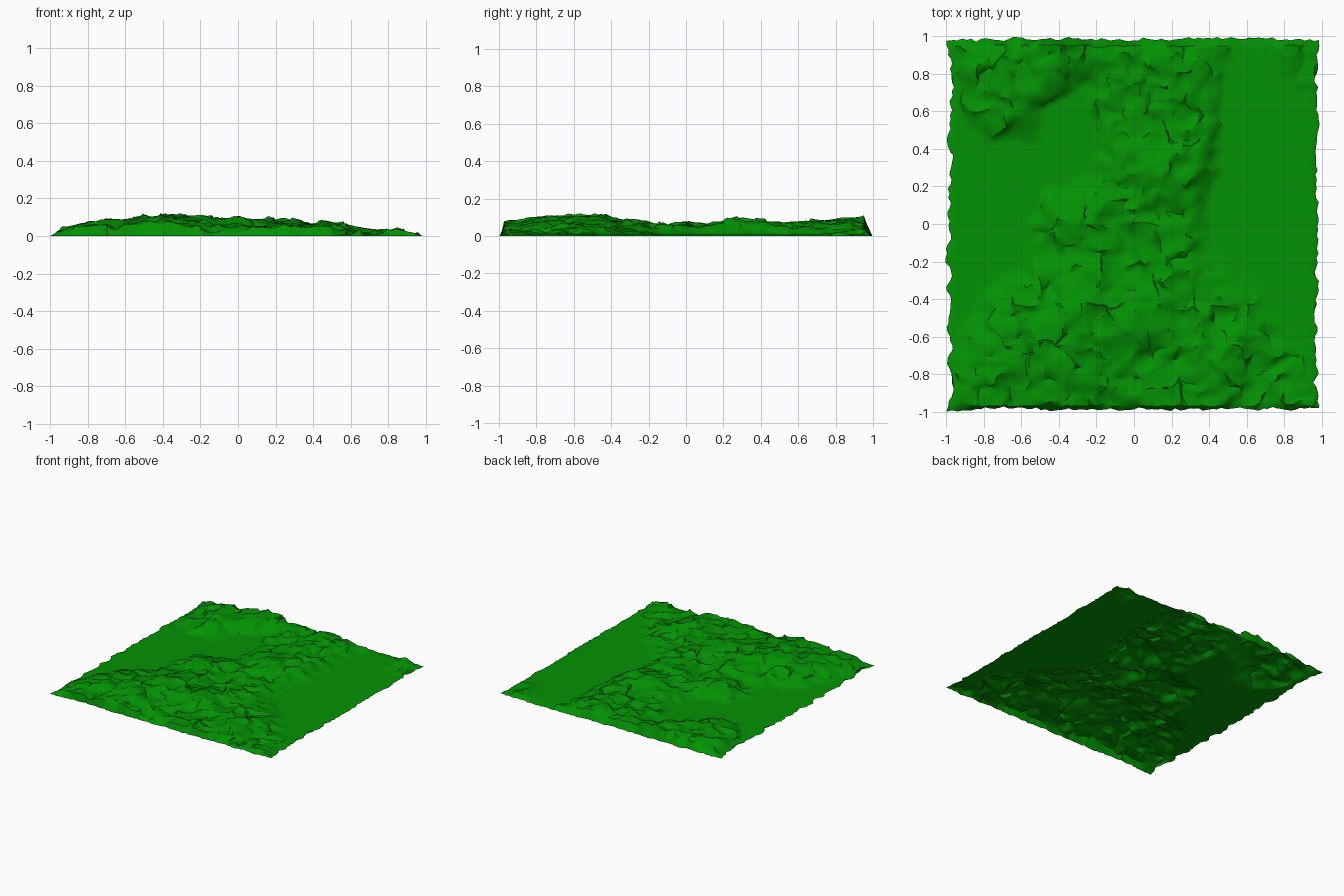
import bpy
import bmesh
import math
import random
from mathutils import Vector, noise

random.seed(7)
if "Cube" in bpy.data.objects:
    bpy.data.objects.remove(bpy.data.objects["Cube"], do_unlink=True)

N = 80  # grid cells per side

# Outlines of the raised ground (x, y); they run past the sheet where a hill is cut by the edge
RIDGE = [(-0.25, 1.3), (-0.22, 0.8), (-0.2, 0.6), (-0.16, 0.4), (-0.22, 0.22),
         (-0.40, 0.18), (-0.56, 0.0), (-0.58, -0.25), (-0.78, -0.36), (-0.86, -0.55),
         (-0.98, -0.68), (-1.03, -1.3), (1.15, -1.3), (0.95, -0.85), (0.82, -0.6),
         (0.58, -0.32), (0.40, -0.24), (0.40, 0.15), (0.47, 0.55), (0.49, 1.3)]
BACK_HILL = [(-0.98, 1.3), (-0.94, 0.85), (-0.88, 0.62), (-0.76, 0.46), (-0.58, 0.45),
             (-0.5, 0.6), (-0.32, 0.74), (-0.15, 0.8), (-0.1, 1.3)]
CORNER = [(0.74, 1.3), (0.78, 0.86), (0.9, 0.72), (1.3, 0.7), (1.3, 1.3)]

# Broad summits and hollows: x, y, radius, height
SUMMITS = [(-0.35, -0.56, 0.26, 0.065), (0.0, -0.52, 0.2, 0.035), (0.2, 0.32, 0.18, 0.045),
           (0.2, 0.9, 0.22, 0.035), (-0.3, 0.05, 0.13, 0.025), (0.15, -0.15, 0.2, 0.025),
           (-0.66, 0.74, 0.22, 0.035), (-0.3, 0.95, 0.18, 0.045), (-0.6, -0.85, 0.22, 0.035),
           (0.47, -0.66, 0.14, 0.025), (0.8, -0.85, 0.3, -0.025), (-0.02, -0.92, 0.16, -0.015),
           (0.95, 0.85, 0.2, -0.03), (-1.0, -0.85, 0.16, -0.025), (-1.0, 0.9, 0.16, -0.025)]


def depth_inside(x, y, poly):
    """Distance to the outline, positive inside it."""
    inside, best = False, 9.0
    for (ax, ay), (bx, by) in zip(poly, poly[1:] + poly[:1]):
        t = ((x - ax) * (bx - ax) + (y - ay) * (by - ay)) / ((bx - ax) ** 2 + (by - ay) ** 2)
        t = min(1, max(0, t))
        best = min(best, math.hypot(x - ax - t * (bx - ax), y - ay - t * (by - ay)))
        if (ay > y) != (by > y) and x < ax + (y - ay) * (bx - ax) / (by - ay):
            inside = not inside
    return best if inside else -best


def ripple(x, y, scale, seed):
    return noise.noise(Vector((x * scale, y * scale, seed)))


def ground_height(x, y):
    d = max(depth_inside(x, y, p) for p in (RIDGE, BACK_HILL, CORNER))
    d += 0.06 * ripple(x, y, 8, 3.3)
    t = min(1, max(0, (d + 0.02) / 0.16))
    rise = t * (2 - t)
    z = 0.045 + sum(h * math.exp(-((x - sx) ** 2 + (y - sy) ** 2) / r ** 2)
                    for sx, sy, r, h in SUMMITS)
    z += 0.02 * ripple(x, y, 5, 0.4)                     # mounds
    z += 0.045 * (0.2 - abs(ripple(x, y, 5.5, 8.2)))     # rounded lumps with creases
    z += 0.045 * (0.2 - abs(ripple(x, y, 10, 5.7)))      # rocks
    return 0.007 + max(0, z - 0.007) * rise, min(1, rise * 1.5)


# Height sheet with a ragged rim folded down to the floor
bm = bmesh.new()
rows = []
for j in range(N + 1):
    row = []
    for i in range(N + 1):
        x = -0.965 + 1.925 * (i - 1) / (N - 2)
        y = -0.968 + 1.918 * (j - 1) / (N - 2)
        z, rise = ground_height(x, y)
        if 0 < i < N and 0 < j < N:
            s = 0.045 * rise
            dx, dy = s * ripple(x, y, 13, 11.5), s * ripple(x, y, 13, 17.5)
            if j in (1, N - 1):
                dy = 0
            if i in (1, N - 1):
                dx = 0
            x += dx + random.uniform(-0.005, 0.005)
            y += dy + random.uniform(-0.005, 0.005)
            z += rise * random.uniform(-0.004, 0.004)
        else:
            z = 0.0
            rag = 0.03 * ripple(x, y, 14, 23.5)
            if i in (0, N):
                x = (-0.981 if i == 0 else 0.974) + rag + random.uniform(-0.008, 0.008)
            if j in (0, N):
                y = (-0.985 if j == 0 else 0.983) + rag * 0.6 + random.uniform(-0.007, 0.007)
        row.append(bm.verts.new((x, y, z)))
    rows.append(row)
for j in range(N):
    for i in range(N):
        bm.faces.new((rows[j][i], rows[j][i + 1], rows[j + 1][i + 1], rows[j + 1][i]))

mesh = bpy.data.meshes.new("hilly_ground")
bm.to_mesh(mesh)
bm.free()
ground = bpy.data.objects.new("hilly_ground", mesh)
bpy.context.collection.objects.link(ground)

# Grass colour
grass = bpy.data.materials.new("grass_green")
grass.use_nodes = True
colour = (0.001, 0.29, 0.001, 1)
grass.diffuse_color = colour
grass.node_tree.nodes["Principled BSDF"].inputs["Base Color"].default_value = colour
mesh.materials.append(grass)

bpy.ops.object.select_all(action="DESELECT")
ground.select_set(True)
bpy.context.view_layer.objects.active = ground
bpy.ops.object.shade_smooth_by_angle(angle=math.radians(40))
